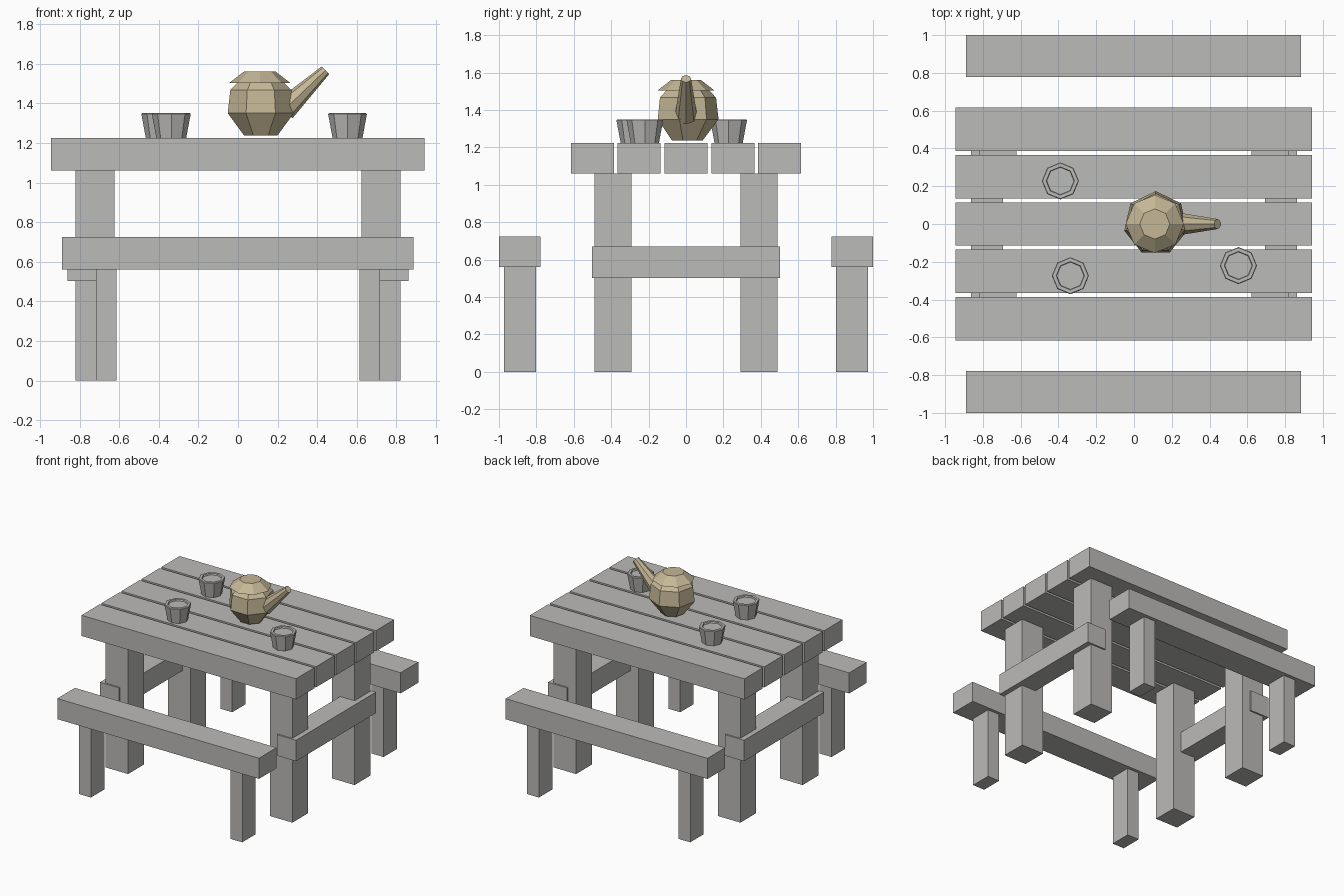
import bpy, bmesh, math
from mathutils import Matrix, Vector

if "Cube" in bpy.data.objects:
    bpy.data.objects.remove(bpy.data.objects["Cube"])


def material(name, rgb):
    m = bpy.data.materials.new(name)
    m.diffuse_color = (*rgb, 1.0)
    m.use_nodes = True
    m.node_tree.nodes["Principled BSDF"].inputs["Base Color"].default_value = m.diffuse_color
    return m


GREY = material("weathered grey", (0.50, 0.495, 0.485))
TAN = material("tan clay", (0.56, 0.475, 0.305))


def finish(name, bm, mat):
    bmesh.ops.recalc_face_normals(bm, faces=bm.faces)
    me = bpy.data.meshes.new(name)
    bm.to_mesh(me)
    bm.free()
    me.materials.append(mat)
    ob = bpy.data.objects.new(name, me)
    bpy.context.collection.objects.link(ob)
    return ob


def box(name, x, y, z, mat=GREY):
    bm = bmesh.new()
    size = (x[1] - x[0], y[1] - y[0], z[1] - z[0])
    mid = ((x[0] + x[1]) / 2, (y[0] + y[1]) / 2, (z[0] + z[1]) / 2)
    bmesh.ops.create_cube(bm, size=1, matrix=Matrix.Translation(mid) @ Matrix.Diagonal((*size, 1)))
    return finish(name, bm, mat)


def lathe(name, profile, sides, mat, start=0.0, matrix=Matrix()):
    """Closed low-poly solid from (radius, height) rings, capped at both ends."""
    bm = bmesh.new()
    rings = []
    for r, h in profile:
        angles = [start + math.tau * i / sides for i in range(sides)]
        rings.append([bm.verts.new(matrix @ Vector((r * math.cos(a), r * math.sin(a), h))) for a in angles])
    for lo, hi in zip(rings, rings[1:]):
        for i in range(sides):
            j = (i + 1) % sides
            bm.faces.new((lo[i], lo[j], hi[j], hi[i]))
    bm.faces.new(rings[0][::-1])
    bm.faces.new(rings[-1])
    return finish(name, bm, mat)


def span(side, a, b):
    return (a, b) if side > 0 else (-b, -a)


# Table top: five planks
for i in range(5):
    y = (i - 2) * 0.2505
    box(f"table_plank_{i + 1}", (-0.945, 0.942), (y - 0.115, y + 0.115), (1.06, 1.224))

for sx in (-1, 1):
    # Cross rails running through the table legs
    box("cross_rail", span(sx, 0.694, 0.862), (-0.502, 0.502), (0.503, 0.67))
    for sy in (-1, 1):
        box("table_leg", span(sx, 0.623, 0.821), span(sy, 0.292, 0.49), (0, 1.06))
        box("bench_leg", span(sx, 0.613, 0.718), span(sy, 0.803, 0.972), (0, 0.56))

# Benches
for sy in (-1, 1):
    box("bench_seat", (-0.889, 0.885), span(sy, 0.779, 1.0), (0.56, 0.724))

# Cups with a shallow recessed top
for i, (x, y) in enumerate([(-0.39, 0.228), (-0.337, -0.274), (0.553, -0.22)]):
    lathe(f"cup_{i + 1}", [(0.075, 1.222), (0.098, 1.346), (0.094, 1.35), (0.075, 1.35), (0.072, 1.338)],
          8, GREY, matrix=Matrix.Translation((x, y, 0)))

# Teapot body: seven sides, one corner to the back
lathe("teapot_body", [(0.087, 1.238), (0.171, 1.35), (0.158, 1.466), (0.115, 1.51)],
      7, TAN, start=math.pi / 2, matrix=Matrix.Translation((0.115, 0.003, 0)))

# Overhanging lid
lathe("teapot_lid", [(0.154, 1.503), (0.08, 1.56)], 8, TAN, matrix=Matrix.Translation((0.11, 0, 0)))

# Tapered spout rising to the right
base, tip = Vector((0.234, 0, 1.368)), Vector((0.442, 0, 1.567))
axis = tip - base
turn = Matrix.Translation(base) @ axis.to_track_quat('Z', 'Y').to_matrix().to_4x4()
lathe("teapot_spout", [(0.06, 0), (0.027, axis.length)], 8, TAN, matrix=turn)
